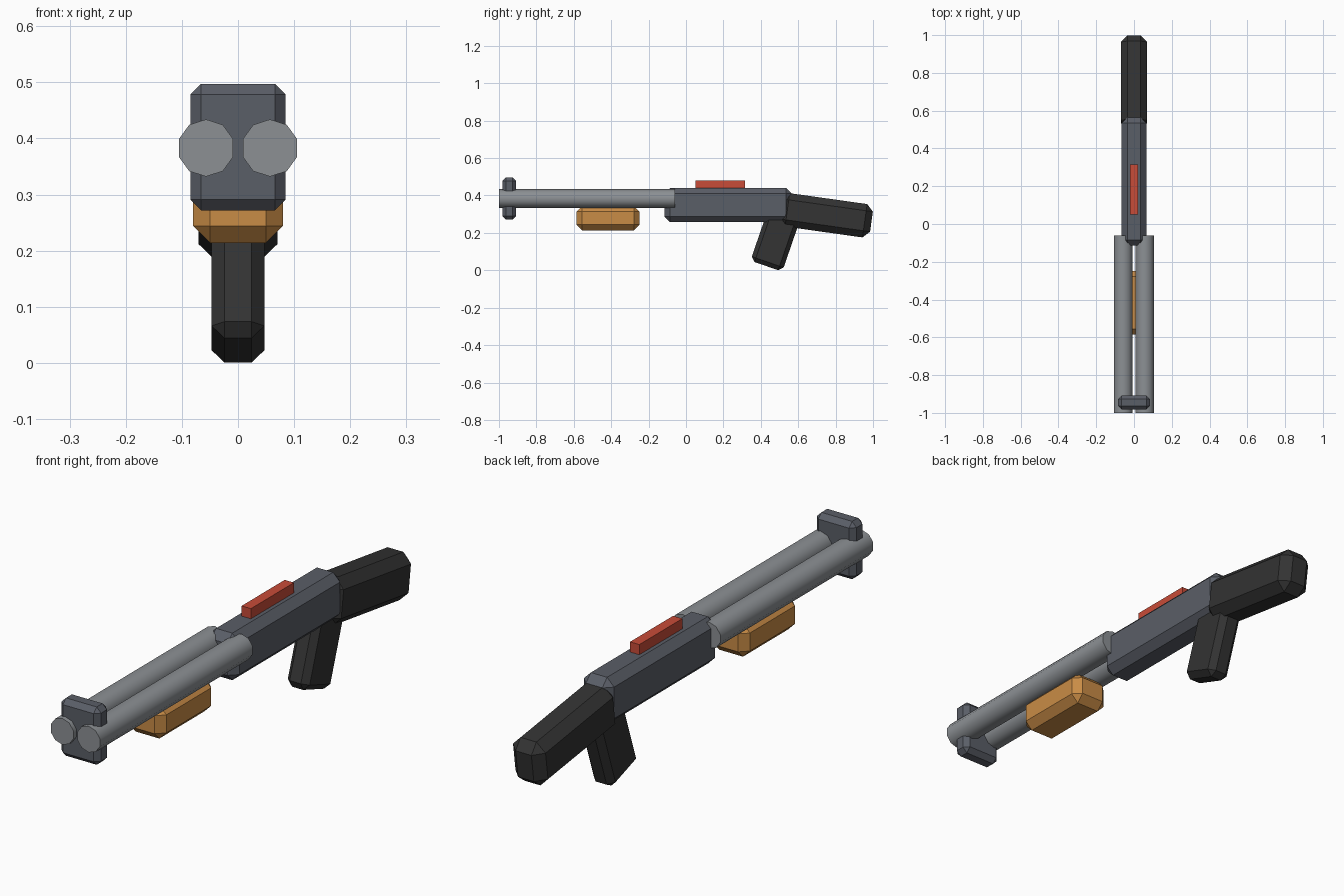
import bpy, bmesh, math
from mathutils import Matrix

if "Cube" in bpy.data.objects:
    bpy.data.objects.remove(bpy.data.objects["Cube"])


def material(name, r, g, b):
    """Flat colour from 0-255 display values."""
    def lin(c):
        c /= 255
        return c / 12.92 if c <= 0.04045 else ((c + 0.055) / 1.055) ** 2.4
    m = bpy.data.materials.new(name)
    m.diffuse_color = (lin(r), lin(g), lin(b), 1)
    m.use_nodes = True
    m.node_tree.nodes["Principled BSDF"].inputs["Base Color"].default_value = m.diffuse_color
    return m


STEEL = material("light_steel", 140, 144, 148)
GUNMETAL = material("dark_gunmetal", 90, 94, 103)
WOOD = material("orange_wood", 201, 140, 70)
BLACK = material("black_polymer", 51, 51, 51)
RED = material("red_paint", 200, 76, 56)


def finish(name, bm, mat):
    mesh = bpy.data.meshes.new(name)
    bm.to_mesh(mesh)
    bm.free()
    mesh.materials.append(mat)
    obj = bpy.data.objects.new(name, mesh)
    bpy.context.collection.objects.link(obj)
    return obj


def box(name, size, centre, mat, bevel=0.0, tilt=0.0):
    """Box with single-step chamfers, tilted about x."""
    bm = bmesh.new()
    bmesh.ops.create_cube(bm, size=1, matrix=Matrix.Diagonal((*size, 1)))
    if bevel:
        bmesh.ops.bevel(bm, geom=bm.edges[:], offset=bevel, segments=1,
                        affect='EDGES')
    obj = finish(name, bm, mat)
    obj.location = centre
    obj.rotation_euler.x = math.radians(tilt)
    return obj


def barrel(name, x):
    """Ten-sided tube along y with smooth sides and flat ends."""
    bm = bmesh.new()
    turn = Matrix.Rotation(math.pi / 2, 4, 'X')
    bmesh.ops.create_cone(bm, cap_ends=True, segments=10, radius1=0.051,
                          radius2=0.051, depth=0.94, matrix=turn)
    # put a corner at the top
    top = max(v.co.z for v in bm.verts)
    if top < 0.0505:
        bmesh.ops.rotate(bm, verts=bm.verts[:],
                         matrix=Matrix.Rotation(math.radians(18), 3, 'Y'))
    for f in bm.faces:
        f.smooth = len(f.verts) == 4
    finish(name, bm, STEEL).location = (x, -0.53, 0.383)


# twin barrels and the band around their muzzle end
barrel("left_barrel", -0.057)
barrel("right_barrel", 0.057)
box("barrel_band", (0.17, 0.074, 0.225), (0, -0.945, 0.3845), GUNMETAL, 0.019)

# receiver with the painted rail on top
box("receiver", (0.13, 0.68, 0.183), (0, 0.225, 0.349), GUNMETAL, 0.03)
box("top_rail", (0.04, 0.265, 0.05), (0, 0.183, 0.455), RED)

# forend under the barrels
box("forend", (0.16, 0.336, 0.13), (0, -0.417, 0.279), WOOD, 0.03)

# tilted shoulder stock and pistol grip
box("stock", (0.14, 0.49, 0.18), (0, 0.749, 0.294), BLACK, 0.036, -8)
box("grip", (0.094, 0.18, 0.31), (0, 0.48, 0.169), BLACK, 0.023, -19)
